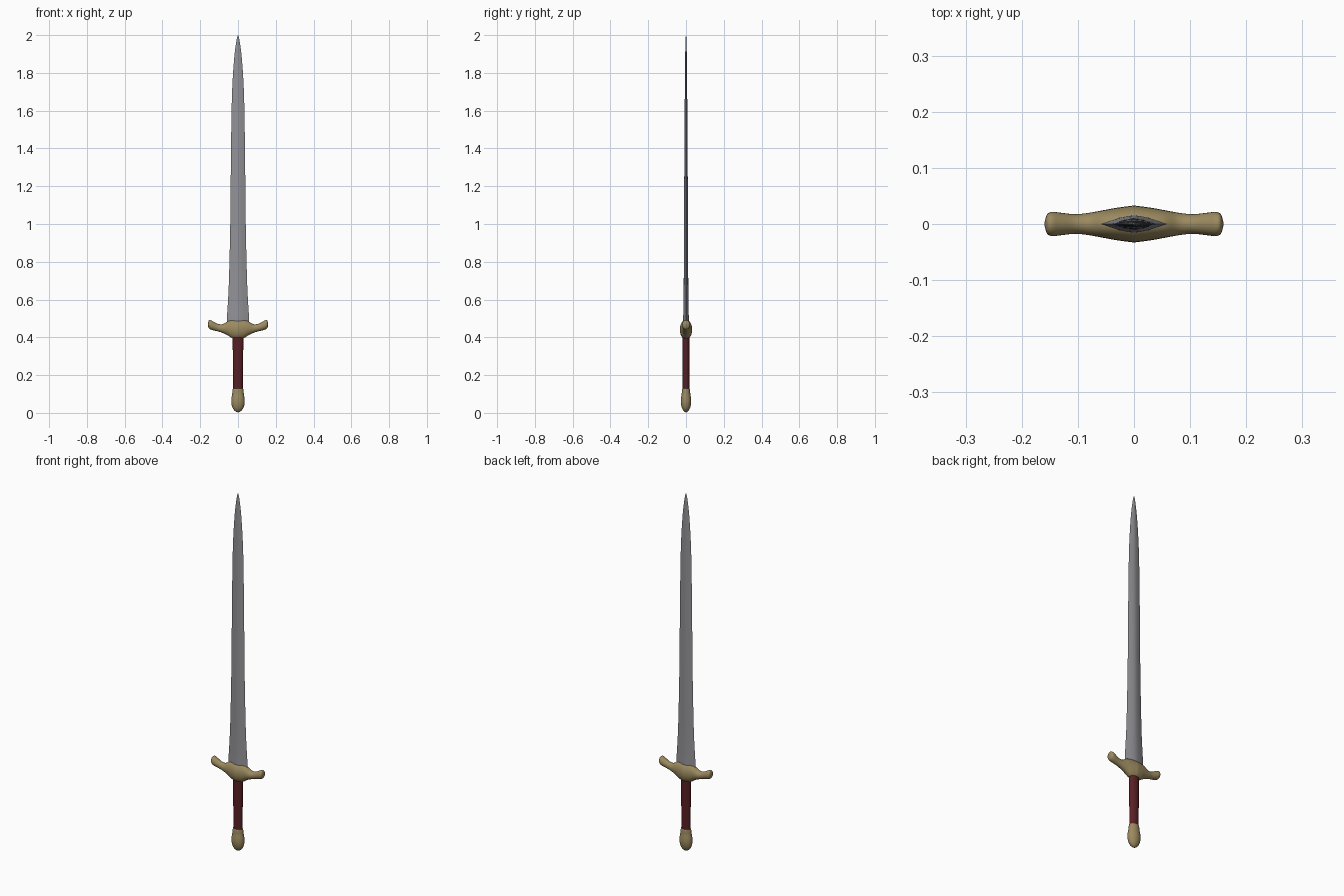
import bpy, bmesh, math

if "Cube" in bpy.data.objects:
    bpy.data.objects.remove(bpy.data.objects["Cube"])


def material(name, rgb):
    m = bpy.data.materials.new(name)
    m.diffuse_color = (*rgb, 1)
    m.use_nodes = True
    m.node_tree.nodes["Principled BSDF"].inputs["Base Color"].default_value = m.diffuse_color
    return m


steel = material("steel grey", (0.29, 0.29, 0.31))
brass = material("dull brass", (0.33, 0.255, 0.115))
leather = material("dark red leather", (0.10, 0.014, 0.017))


def smooth_profile(keys, steps):
    """Catmull-Rom resampling of a short list of profile rows."""
    out = []
    for i in range(len(keys) - 1):
        p0, p1 = keys[max(i - 1, 0)], keys[i]
        p2, p3 = keys[i + 1], keys[min(i + 2, len(keys) - 1)]
        for s in range(steps):
            t = s / steps
            out.append([0.5 * (2 * b + (c - a) * t + (2 * a - 5 * b + 4 * c - d) * t * t
                        + (3 * b - a - 3 * c + d) * t ** 3)
                        for a, b, c, d in zip(p0, p1, p2, p3)])
    out.append(list(keys[-1]))
    return out


def loft(name, rings, mat, angle):
    """Skin closed rings of points and cap both ends."""
    bm = bmesh.new()
    loops = [[bm.verts.new(p) for p in r] for r in rings]
    n = len(loops[0])
    for a, b in zip(loops, loops[1:]):
        for i in range(n):
            j = (i + 1) % n
            bm.faces.new((a[i], a[j], b[j], b[i]))
    bm.faces.new(loops[0][::-1])
    bm.faces.new(loops[-1])
    bmesh.ops.recalc_face_normals(bm, faces=bm.faces)
    me = bpy.data.meshes.new(name)
    bm.to_mesh(me)
    bm.free()
    me.materials.append(mat)
    ob = bpy.data.objects.new(name, me)
    bpy.context.collection.objects.link(ob)
    bpy.ops.object.select_all(action='DESELECT')
    ob.select_set(True)
    bpy.context.view_layer.objects.active = ob
    bpy.ops.object.shade_smooth_by_angle(angle=math.radians(angle))
    return ob


def ellipse(n):
    return [(math.cos(2 * math.pi * i / n), math.sin(2 * math.pi * i / n)) for i in range(n)]


# Blade: lens section with thin edges and a soft centre ridge; rows are z, half width, half thickness
half = [(1, 0), (0.7, 0.4), (0.4, 0.78), (0.15, 0.96), (0, 1),
        (-0.15, 0.96), (-0.4, 0.78), (-0.7, 0.4)]
lens = half + [(-x, -y) for x, y in half]
blade = smooth_profile([(0.44, 0.059, 0.015), (0.50, 0.059, 0.015), (0.56, 0.055, 0.0135),
                        (0.70, 0.048, 0.012), (1.00, 0.041, 0.0105), (1.30, 0.038, 0.009),
                        (1.60, 0.034, 0.007), (1.75, 0.029, 0.006), (1.88, 0.020, 0.0045),
                        (1.96, 0.010, 0.003), (1.99, 0.004, 0.0015), (2.0, 0.0006, 0.0004)], 4)
loft("blade", [[(x * w, y * d, z) for x, y in lens] for z, w, d in blade], steel, 40)

# Grip: flattened leather handle
grip = smooth_profile([(0.11, 0.026, 0.018), (0.20, 0.026, 0.0185),
                       (0.30, 0.027, 0.019), (0.41, 0.030, 0.019)], 4)
loft("grip", [[(x * w, y * d, z) for x, y in ellipse(24)] for z, w, d in grip], leather, 60)

# Pommel: teardrop knob
pommel = smooth_profile([(0.003, 0.003, 0.002), (0.009, 0.015, 0.011), (0.025, 0.028, 0.021),
                         (0.05, 0.035, 0.027), (0.075, 0.035, 0.027), (0.10, 0.031, 0.023),
                         (0.125, 0.028, 0.021), (0.129, 0.024, 0.016)], 4)
loft("pommel", [[(x * w, y * d, z) for x, y in ellipse(24)] for z, w, d in pommel], brass, 60)

# Crossguard: lofted along x and mirrored; rows are x, bottom z, top z, half depth
side = smooth_profile([(0, 0.389, 0.493, 0.033), (0.03, 0.395, 0.492, 0.029),
                       (0.055, 0.411, 0.485, 0.0245), (0.08, 0.423, 0.470, 0.020),
                       (0.105, 0.431, 0.471, 0.0175), (0.13, 0.437, 0.483, 0.020),
                       (0.146, 0.442, 0.491, 0.0215), (0.155, 0.449, 0.488, 0.017),
                       (0.1595, 0.464, 0.471, 0.003)], 4)
rows = [[-r[0]] + r[1:] for r in side[:0:-1]] + side
loft("crossguard", [[(x, a * d, (lo + hi) / 2 + b * (hi - lo) / 2) for a, b in ellipse(24)]
                    for x, lo, hi, d in rows], brass, 60)
